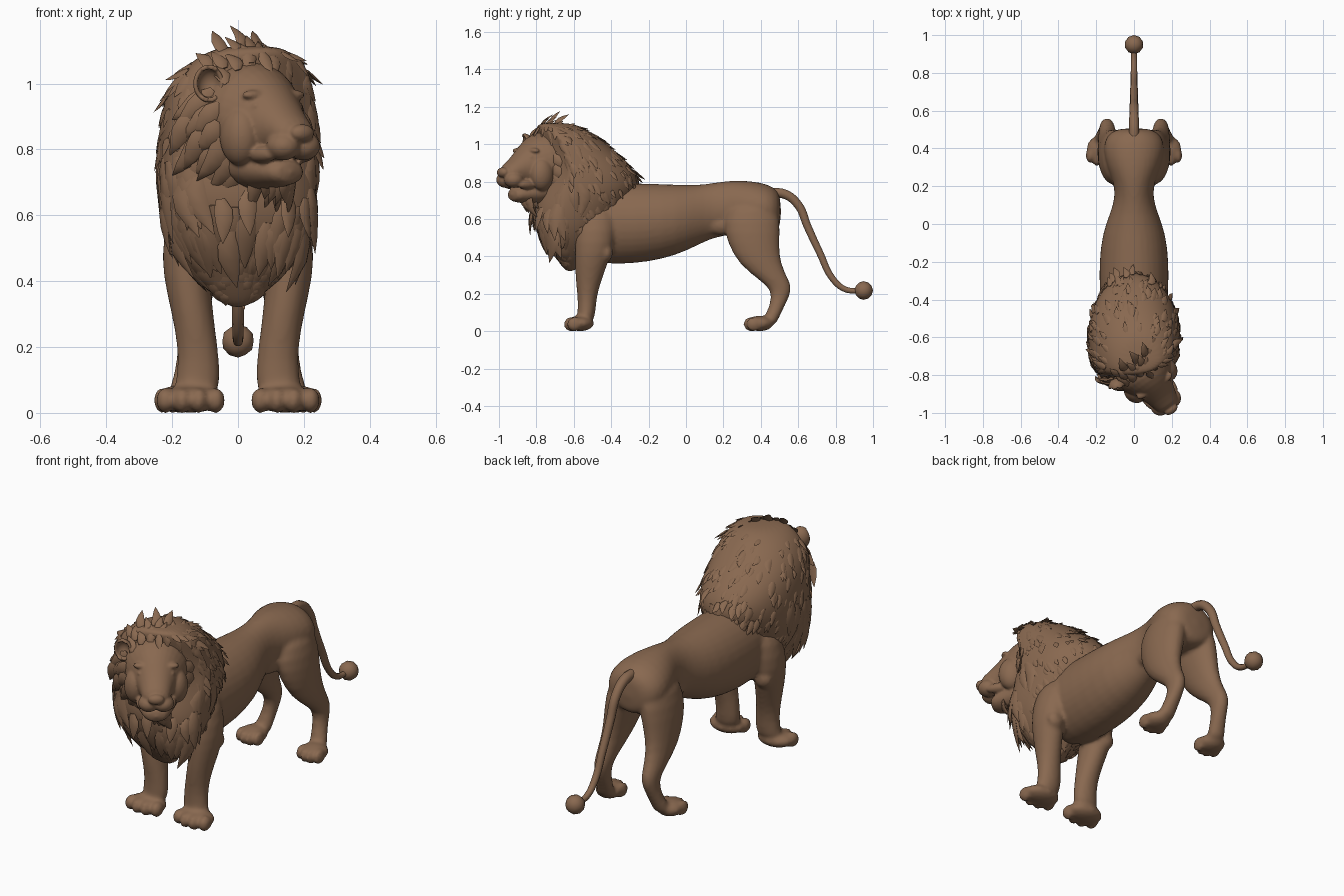
import bpy, bmesh, math, random
from mathutils import Vector, Matrix

random.seed(4)
if "Cube" in bpy.data.objects:
    bpy.data.objects.remove(bpy.data.objects["Cube"])

fur = bpy.data.materials.new("brown_fur")
fur.use_nodes = True
fur.diffuse_color = (0.25, 0.14, 0.08, 1)
fur.node_tree.nodes["Principled BSDF"].inputs["Base Color"].default_value = fur.diffuse_color

HEAD = Matrix.Translation((0.03, -0.745, 0)) @ Matrix.Rotation(math.radians(35), 4, 'Z')
TURN = HEAD.to_3x3()
SEG = 16


def finish(bm, name, voxel=0, smooth=4, sub=0, sharp=None):
    """Turn a bmesh into an object, optionally fused into one skin."""
    bmesh.ops.recalc_face_normals(bm, faces=bm.faces)
    me = bpy.data.meshes.new(name)
    bm.to_mesh(me)
    bm.free()
    me.materials.append(fur)
    me.shade_smooth()
    if sharp:
        me.set_sharp_from_angle(angle=math.radians(sharp))
    ob = bpy.data.objects.new(name, me)
    bpy.context.collection.objects.link(ob)
    if sub:
        m = ob.modifiers.new("round", 'SUBSURF')
        m.levels = m.render_levels = sub
    if voxel:
        m = ob.modifiers.new("fuse", 'REMESH')
        m.mode, m.voxel_size, m.use_smooth_shade = 'VOXEL', voxel, True
        s = ob.modifiers.new("blend", 'SMOOTH')
        s.factor, s.iterations = 0.5, smooth
    return ob


def skin(bm, rings):
    """Bridge rings of points into a closed tube."""
    loops = [[bm.verts.new(p) for p in r] for r in rings]
    for a, b in zip(loops, loops[1:]):
        for i in range(len(a)):
            j = (i + 1) % len(a)
            bm.faces.new((a[i], a[j], b[j], b[i]))
    bm.faces.new(loops[0][::-1])
    bm.faces.new(loops[-1])


def loft(bm, rows, axis, side=1, mat=Matrix()):
    """Rows are x, y, z, half width, half depth; axis is the ring normal."""
    rings = []
    for x, y, z, a, b in rows:
        ring = []
        for i in range(SEG):
            t = math.tau * i / SEG
            u, v = a * math.cos(t), b * math.sin(t)
            off = Vector((u, v, 0)) if axis == 'Z' else Vector((u, 0, v))
            ring.append(mat @ (Vector((x * side, y, z)) + off))
        rings.append(ring)
    skin(bm, rings)


def ball(bm, pos, size, mat=Matrix()):
    m = mat @ Matrix.Translation(pos) @ Matrix.Diagonal((*size, 1))
    bmesh.ops.create_uvsphere(bm, u_segments=16, v_segments=10, radius=1, matrix=m)


def paw(bm, side, x, y, w):
    ball(bm, (side * x, y, 0.042), (w, 0.075, 0.042))
    for k in (-1.5, -0.5, 0.5, 1.5):
        ball(bm, (side * x + k * w * 0.49, y - 0.05 + 0.008 * k * k, 0.038),
             (w * 0.28, 0.042, 0.04))


# Torso with the four legs
bm = bmesh.new()
loft(bm, [(0, y, z, a, b) for y, z, a, b in (
    (-0.62, 0.62, 0.12, 0.2), (-0.5, 0.585, 0.175, 0.225), (-0.35, 0.575, 0.187, 0.222),
    (-0.2, 0.58, 0.189, 0.215), (-0.05, 0.595, 0.172, 0.193), (0.06, 0.62, 0.128, 0.165),
    (0.14, 0.645, 0.102, 0.15), (0.22, 0.658, 0.11, 0.15), (0.3, 0.67, 0.145, 0.14),
    (0.4, 0.66, 0.17, 0.14), (0.47, 0.65, 0.15, 0.125), (0.51, 0.64, 0.09, 0.09))], 'Y')
for side in (-1, 1):
    loft(bm, [(0.12, -0.47, 0.68, 0.07, 0.1), (0.155, -0.485, 0.53, 0.078, 0.11),
              (0.158, -0.495, 0.42, 0.073, 0.1), (0.138, -0.518, 0.3, 0.064, 0.077),
              (0.122, -0.528, 0.2, 0.062, 0.054), (0.118, -0.53, 0.12, 0.067, 0.048),
              (0.13, -0.54, 0.04, 0.074, 0.05)], 'Z', side)
    ball(bm, (side * 0.165, -0.425, 0.42), (0.05, 0.035, 0.05))
    paw(bm, side, 0.144, -0.565, 0.104)
    loft(bm, [(0.08, 0.36, 0.71, 0.07, 0.12), (0.1, 0.35, 0.58, 0.088, 0.16),
              (0.118, 0.36, 0.47, 0.077, 0.14), (0.135, 0.392, 0.36, 0.06, 0.115),
              (0.142, 0.475, 0.27, 0.047, 0.08), (0.142, 0.515, 0.22, 0.04, 0.056),
              (0.15, 0.49, 0.14, 0.038, 0.041), (0.165, 0.455, 0.07, 0.045, 0.042),
              (0.17, 0.44, 0.03, 0.05, 0.04)], 'Z', side)
    # Fold of skin joining belly and thigh
    ball(bm, (side * 0.055, 0.2, 0.57), (0.05, 0.1, 0.06))
    paw(bm, side, 0.182, 0.395, 0.072)
finish(bm, "body_and_legs", voxel=0.011, smooth=5, sub=1)

# Tail and its tuft
cu = bpy.data.curves.new("tail", 'CURVE')
cu.dimensions, cu.bevel_depth, cu.bevel_resolution, cu.use_fill_caps = '3D', 0.02, 3, True
path = [(0.44, 0.74), (0.53, 0.732), (0.6, 0.675), (0.65, 0.56), (0.715, 0.42),
        (0.785, 0.28), (0.85, 0.225), (0.93, 0.215)]
sp = cu.splines.new('BEZIER')
sp.bezier_points.add(len(path) - 1)
for i, (p, (y, z)) in enumerate(zip(sp.bezier_points, path)):
    p.co = (0, y, z)
    p.radius = 1.4 - 0.1 * i
    p.handle_left_type = p.handle_right_type = 'AUTO'
cu.materials.append(fur)
bpy.context.collection.objects.link(bpy.data.objects.new("tail", cu))
bm = bmesh.new()
bmesh.ops.create_icosphere(bm, subdivisions=2, radius=0.05, matrix=Matrix.Translation((0, 0.95, 0.218)))
finish(bm, "tail_tuft", sharp=30)

# Head: skull, muzzle, jaw, cheeks, brows, eyes and nose
bm = bmesh.new()
loft(bm, [(0, -s, z, a, b) for s, z, a, b in (
    (-0.1, 0.9, 0.14, 0.14), (0, 0.905, 0.175, 0.17), (0.07, 0.9, 0.155, 0.165),
    (0.13, 0.89, 0.115, 0.135), (0.19, 0.87, 0.084, 0.09), (0.24, 0.85, 0.073, 0.062),
    (0.285, 0.838, 0.056, 0.046))], 'Y', 1, HEAD)
loft(bm, [(0, -s, z, a, b) for s, z, a, b in (
    (0.0, 0.77, 0.14, 0.1), (0.1, 0.745, 0.1, 0.07), (0.18, 0.732, 0.074, 0.045),
    (0.235, 0.73, 0.054, 0.036))], 'Y', 1, HEAD)
ball(bm, (0, -0.288, 0.85), (0.042, 0.026, 0.027), HEAD)
for side in (-1, 1):
    ball(bm, (side * 0.037, -0.24, 0.81), (0.053, 0.055, 0.044), HEAD)
    ball(bm, (side * 0.07, -0.135, 0.965), (0.045, 0.025, 0.016), HEAD)
    ball(bm, (side * 0.076, -0.158, 0.932), (0.017, 0.013, 0.01), HEAD)
    ball(bm, (side * 0.1, -0.1, 0.84), (0.06, 0.07, 0.09), HEAD)
    ball(bm, (side * 0.07, -0.175, 0.785), (0.03, 0.07, 0.026), HEAD)
finish(bm, "head", voxel=0.006, smooth=4, sub=1)

# Cupped ears
for side, name in ((-1, "right_ear"), (1, "left_ear")):
    bm = bmesh.new()
    m = HEAD @ Matrix.Translation((side * 0.165, -0.03, 1.0)) @ Matrix.Rotation(side * 0.4, 4, 'Z')
    ball(bm, (0, 0, 0), (0.05, 0.05, 0.058), m)
    inv = m.inverted()
    bmesh.ops.delete(bm, geom=[v for v in bm.verts if (inv @ v.co).y < -0.012], context='VERTS')
    ob = finish(bm, name)
    ob.modifiers.new("thickness", 'SOLIDIFY').thickness = 0.014
    ob.modifiers.new("round", 'SUBSURF').levels = 1

# Mane bulk: z, front, back, half width, centre x, front skew toward the turned face
MANE = [(0.32, -0.64, -0.6, 0.025, 0, 0), (0.36, -0.675, -0.55, 0.08, 0, 0),
        (0.45, -0.735, -0.46, 0.165, 0, 0), (0.55, -0.8, -0.4, 0.222, 0, 0),
        (0.65, -0.83, -0.33, 0.24, 0, 0.1), (0.75, -0.81, -0.25, 0.246, 0, 0.2),
        (0.85, -0.79, -0.26, 0.242, 0, 0.3), (0.95, -0.79, -0.36, 0.23, 0, 0.3),
        (1.04, -0.79, -0.47, 0.195, 0.02, 0.25), (1.09, -0.8, -0.55, 0.14, 0.03, 0.15),
        (1.115, -0.78, -0.62, 0.08, 0.04, 0)]


def mane_point(z, t):
    """Egg-shaped section, widest near the cheeks and tapering onto the back."""
    k = max(i for i in range(len(MANE) - 1) if MANE[i][0] <= z or i == 0)
    lo, hi = MANE[k], MANE[k + 1]
    f = (z - lo[0]) / (hi[0] - lo[0])
    _, front, back, w, cx, skew = (p + (q - p) * f for p, q in zip(lo, hi))
    c, s = math.cos(t), math.sin(t)
    mid = front + 0.37 * (back - front)
    if s > 0:
        return Vector((cx + w * c, mid + (back - mid) * s, z))
    x = w * math.copysign(abs(c) ** 0.85, c)
    return Vector((cx + x, mid - (mid - front) * abs(s) ** 0.85 + skew * x * min(1, -2 * s), z))


bm = bmesh.new()
skin(bm, [[mane_point(r[0], math.tau * i / 24) for i in range(24)] for r in MANE])
finish(bm, "mane", sub=2)


# Locks: flat tapered wedges with a slight curl, lying along the surface
def lock(bm, base, flow, normal, length, width, lift=0.15):
    flow = (flow - normal * flow.dot(normal)).normalized()
    across = flow.cross(normal).normalized()
    sway = random.uniform(-0.12, 0.12) * length
    rings = []
    for t, w in ((0, 0.5), (0.25, 1), (0.5, 0.95), (0.75, 0.6), (1, 0.04)):
        c = base + flow * length * t + normal * length * lift * t * t
        c += across * sway * math.sin(t * 4)
        rings.append([c + (across * math.cos(a) + normal * 0.35 * math.sin(a)) * width * w
                      for a in (0, 1.05, 2.1, 3.14, 4.71)])
    skin(bm, rings)


bm = bmesh.new()
to_head = HEAD.inverted()
for _ in range(520):
    z, t = random.uniform(0.36, 1.1), random.uniform(0, math.tau)
    p = mane_point(z, t)
    q = to_head @ p
    if q.y < 0.02 and abs(q.x) < 0.18 and 0.68 < z < 1.05:
        continue
    n = (mane_point(z, t + 0.05) - p).cross(mane_point(min(z + 0.01, 1.109), t) - p).normalized()
    if math.sin(t) < 0.1 and z < 0.8:
        size = min(random.uniform(0.12, 0.2), 0.03 + (z - 0.33) * 0.75)
        lock(bm, p - n * 0.006, Vector((-1.5 * p.x, 0.1, -1)), n, size, 0.012 + size * 0.12, -0.1)
    else:
        size = random.uniform(0.04, 0.085)
        lock(bm, p - n * 0.005, Vector((0, 0.55, -1)), n, size, size * 0.24, 0.12)
finish(bm, "mane_locks", sharp=60)

# Ruff framing the face, with a crest on top and beard under the jaw
bm = bmesh.new()
for layer in range(3):
    for i in range(18):
        t = math.tau * (i + layer / 3) / 18
        c, s = math.cos(t), math.sin(t)
        r = 0.15 + 0.018 * layer
        crest = s > 0.55
        base = HEAD @ Vector((r * c, -0.055 + 0.035 * layer, 0.885 + r * s * (1.2 if crest else 1)))
        face = TURN @ Vector((0.6 * c, -1, 0.6 if crest else 0.3 * s)).normalized()
        flow = TURN @ Vector((0.7 * c, 0, s)) + Vector((0, 0.3, 0.1 if crest else -1))
        size = random.uniform(0.07, 0.1) if crest else random.uniform(0.1, 0.16)
        lock(bm, base, flow, face, size, 0.022 if crest else 0.032, -0.3)
for i in range(14):
    x = random.uniform(-0.07, 0.07)
    base = HEAD @ Vector((x, random.uniform(-0.17, -0.06), 0.725))
    n = TURN @ Vector((x * 4, -1, 0)).normalized()
    lock(bm, base, Vector((-x, 0.25, -1)), n, random.uniform(0.07, 0.13), 0.024, -0.35)
finish(bm, "face_ruff", sharp=60)
